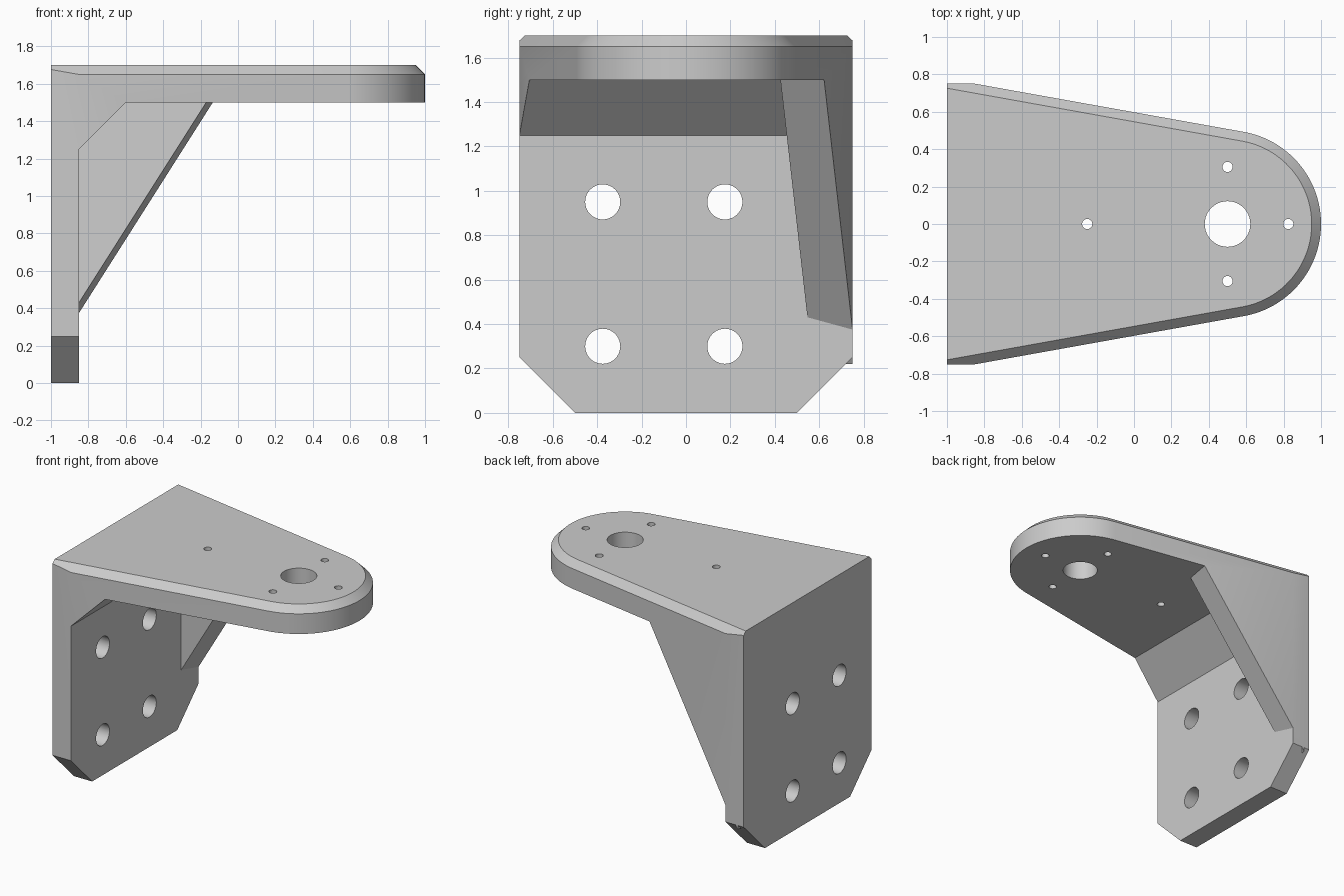
import bpy, bmesh, math
from mathutils import Matrix, Vector

cube = bpy.data.objects.get("Cube")
if cube:
    bpy.data.objects.remove(cube, do_unlink=True)

grey = bpy.data.materials.new("bare grey metal")
grey.use_nodes = True
grey.diffuse_color = (0.6, 0.6, 0.6, 1)
grey.node_tree.nodes["Principled BSDF"].inputs["Base Color"].default_value = grey.diffuse_color


def make(name, bm):
    bmesh.ops.recalc_face_normals(bm, faces=bm.faces)
    mesh = bpy.data.meshes.new(name)
    bm.to_mesh(mesh)
    bm.free()
    mesh.materials.append(grey)
    obj = bpy.data.objects.new(name, mesh)
    bpy.context.collection.objects.link(obj)
    return obj


def prism(name, points, sweep):
    """Extrude a flat polygon along a vector."""
    bm = bmesh.new()
    face = bm.faces.new([bm.verts.new(p) for p in points])
    out = bmesh.ops.extrude_face_region(bm, geom=[face])
    bmesh.ops.translate(bm, vec=sweep, verts=[v for v in out["geom"] if isinstance(v, bmesh.types.BMVert)])
    return make(name, bm)


def combine(target, tool, operation):
    mod = target.modifiers.new(operation.title(), "BOOLEAN")
    mod.object, mod.operation, mod.solver = tool, operation, "EXACT"
    bpy.context.view_layer.objects.active = target
    bpy.ops.object.modifier_apply(modifier=mod.name)
    bpy.data.objects.remove(tool, do_unlink=True)


# Main dimensions
BACK, INNER, HALF, TOP, UNDER = -1.0, -0.85, 0.75, 1.7, 1.5
NOSE_X, NOSE_R, BEVEL = 0.5, 0.5, 0.05

# Direction of the tapered side, tangent to the round nose
dx = NOSE_X - INNER
slope = math.atan2(HALF, dx) - math.asin(NOSE_R / math.hypot(dx, HALF))
along = Vector((math.cos(slope), -math.sin(slope), 0))
normal = Vector((math.sin(slope), math.cos(slope), 0))

# Wall plate with clipped lower corners
wide = HALF + 0.1
wall = [(0.5, 0), (wide, wide - 0.5), (wide, 1.8), (-wide, 1.8), (-wide, wide - 0.5), (-0.5, 0)]
bracket = prism("mounting_bracket", [(INNER, y, z) for y, z in wall], (-0.25, 0, 0))

# Shelf and the sloping fillet beneath it
for name, profile in (
    ("shelf", [(-1.1, UNDER), (1.1, UNDER), (1.1, 1.8), (-1.1, 1.8)]),
    ("fillet", [(-0.9, 1.2), (-0.55, 1.55), (-0.9, 1.55)]),
):
    combine(bracket, prism(name, [(x, -wide, z) for x, z in profile], (0, 2 * wide, 0)), "UNION")

# Side gusset following the taper, square to its own face
corner = Vector((INNER, HALF, 0))
length, low = 0.715 / along.x, 0.375
rise = (UNDER - low) / length
gusset = [(-0.1, low - 0.1 * rise), (length + 0.05, UNDER + 0.05 * rise), (-0.1, UNDER + 0.05 * rise)]
points = [corner + along * s + Vector((0, 0, z)) + normal * 0.1 for s, z in gusset]
combine(bracket, prism("gusset", points, normal * -0.3), "UNION")

# Convex envelope: tapered outline, round nose and bevelled top edge
bm = bmesh.new()
ARC = 48
limit = math.pi / 2 - slope
for i in range(ARC + 1):
    a = limit * (2 * i / ARC - 1)
    for r, z in ((NOSE_R, -0.1), (NOSE_R, TOP - BEVEL), (NOSE_R - BEVEL, TOP)):
        bm.verts.new((NOSE_X + r * math.cos(a), r * math.sin(a), z))
reach = (BACK - NOSE_X) * normal.x
top_y = (NOSE_R - BEVEL - reach) / normal.y
side_z = TOP - BEVEL + NOSE_R - (reach + HALF * normal.y)
for s in (-1, 1):
    for p in ((BACK, HALF, -0.1), (INNER, HALF, -0.1), (INNER, HALF, TOP - BEVEL),
              (BACK, HALF, side_z), (BACK, top_y, TOP)):
        bm.verts.new((p[0], s * p[1], p[2]))
bmesh.ops.convex_hull(bm, input=bm.verts)
bmesh.ops.dissolve_limit(bm, angle_limit=0.005, verts=bm.verts, edges=bm.edges)
combine(bracket, make("envelope", bm), "INTERSECT")

# Bores: one large and four small through the shelf, four through the wall
bm = bmesh.new()


def bore(radius, centre, turn=Matrix()):
    bmesh.ops.create_cone(bm, cap_ends=True, segments=40, radius1=radius, radius2=radius,
                          depth=0.4, matrix=Matrix.Translation(centre) @ turn)


bore(0.122, (NOSE_X, 0, 1.6))
for x, y in ((NOSE_X, 0.305), (NOSE_X, -0.305), (0.825, 0), (-0.25, 0)):
    bore(0.027, (x, y, 1.6))
for y in (-0.375, 0.175):
    for z in (0.3, 0.95):
        bore(0.079, (-0.925, y, z), Matrix.Rotation(math.pi / 2, 4, "Y"))
combine(bracket, make("bores", bm), "DIFFERENCE")

# Clean coplanar seams, keep one material, smooth the curves only
bm = bmesh.new()
bm.from_mesh(bracket.data)
bmesh.ops.remove_doubles(bm, verts=bm.verts, dist=0.0002)
bm.to_mesh(bracket.data)
bm.free()
bracket.data.materials.clear()
bracket.data.materials.append(grey)
for poly in bracket.data.polygons:
    poly.material_index = 0
bpy.ops.object.select_all(action="DESELECT")
bracket.select_set(True)
bpy.context.view_layer.objects.active = bracket
bpy.ops.object.shade_smooth_by_angle(angle=math.radians(20))
